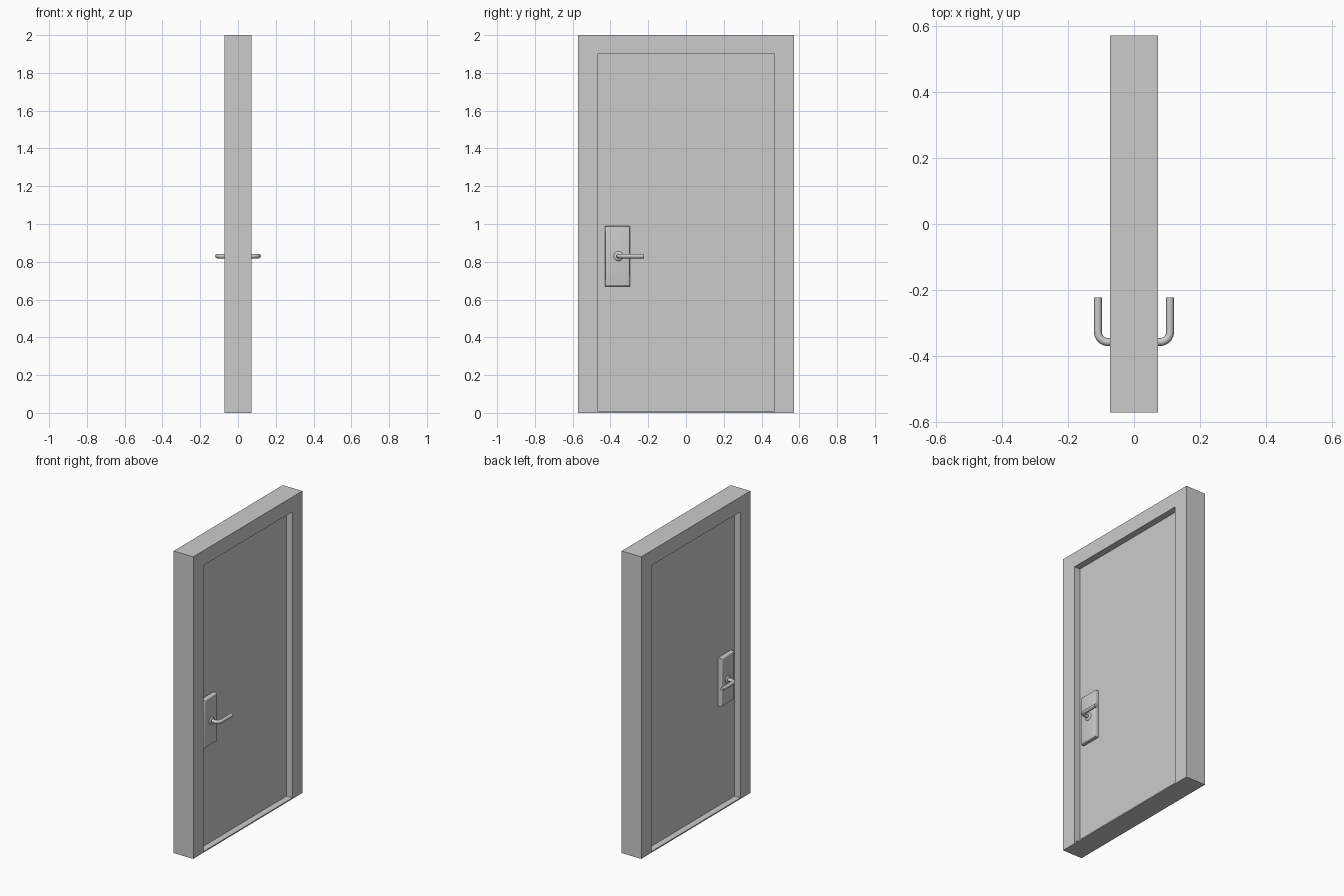
import bpy, bmesh, math

if "Cube" in bpy.data.objects:
    bpy.data.objects.remove(bpy.data.objects["Cube"])

D = 0.072            # half depth of the frame
PY, PZ = -0.3625, 0.83   # centre of the lock plate


def finish(name, bm):
    bmesh.ops.recalc_face_normals(bm, faces=bm.faces)
    me = bpy.data.meshes.new(name)
    bm.to_mesh(me)
    bm.free()
    ob = bpy.data.objects.new(name, me)
    bpy.context.collection.objects.link(ob)
    return ob


def smooth(ob, angle=35):
    bpy.ops.object.select_all(action='DESELECT')
    ob.select_set(True)
    bpy.context.view_layer.objects.active = ob
    bpy.ops.object.shade_smooth_by_angle(angle=math.radians(angle))


def box_bm(x0, x1, y0, y1, z0, z1):
    bm = bmesh.new()
    bmesh.ops.create_cube(bm, size=1)
    for v in bm.verts:
        v.co = (x1 if v.co.x > 0 else x0, y1 if v.co.y > 0 else y0, z1 if v.co.z > 0 else z0)
    return bm


# door frame: upside-down U profile pushed through the depth
bm = bmesh.new()
profile = [(-0.571, 0), (-0.571, 2), (0.571, 2), (0.571, 0),
           (0.466, 0), (0.466, 1.902), (-0.466, 1.902), (-0.466, 0)]
face = bm.faces.new([bm.verts.new((-D, y, z)) for y, z in profile])
ext = bmesh.ops.extrude_face_region(bm, geom=[face], use_keep_orig=True)
for v in ext['geom']:
    if isinstance(v, bmesh.types.BMVert):
        v.co.x = D
finish("door_frame", bm)

# sill and door leaf
finish("sill", box_bm(-D, D, -0.466, 0.466, 0, 0.008))
finish("door_leaf", box_bm(-0.029, 0.029, -0.466, 0.466, 0.008, 1.902))

for side, s in (("right", 1), ("left", -1)):
    # lock plate with rounded front edges
    bm = box_bm(0.025, 0.056, PY - 0.0665, PY + 0.0665, PZ - 0.16, PZ + 0.16)
    edges = [e for e in bm.edges if all(v.co.x > 0.05 for v in e.verts)]
    bmesh.ops.bevel(bm, geom=edges, offset=0.009, segments=3, profile=0.5, affect='EDGES')
    for v in bm.verts:
        v.co.x *= s
    smooth(finish("lock_plate_" + side, bm))

    # flared collar at the root of the handle
    bm = bmesh.new()
    rings = []
    for x, r in ((0.054, 0.026), (0.058, 0.025), (0.061, 0.020), (0.063, 0.011)):
        rings.append([bm.verts.new((s * x, PY + 0.005 + r * math.cos(a), PZ + r * math.sin(a)))
                      for a in (2 * math.pi * i / 24 for i in range(24))])
    for a, b in zip(rings, rings[1:]):
        for i in range(24):
            j = (i + 1) % 24
            bm.faces.new((a[i], a[j], b[j], b[i]))
    bm.faces.new(rings[0])
    bm.faces.new(rings[-1])
    smooth(finish("collar_" + side, bm), 50)

    # bent lever handle: tube swept along a rounded L
    y0, xa, R = -0.357, 0.109, 0.030
    path = [(0.045, y0)]
    path += [(xa - R + R * math.sin(t), y0 + R - R * math.cos(t))
             for t in (math.pi / 2 * i / 8 for i in range(9))]
    path.append((xa, -0.222))
    cu = bpy.data.curves.new("lever_path", 'CURVE')
    cu.dimensions = '3D'
    cu.bevel_depth = 0.012
    cu.bevel_resolution = 4
    cu.use_fill_caps = True
    sp = cu.splines.new('POLY')
    sp.points.add(len(path) - 1)
    for p, (x, y) in zip(sp.points, path):
        p.co = (s * x, y, PZ, 1)
    ob = bpy.data.objects.new("lever_handle_" + side, cu)
    bpy.context.collection.objects.link(ob)
    bpy.ops.object.select_all(action='DESELECT')
    ob.select_set(True)
    bpy.context.view_layer.objects.active = ob
    bpy.ops.object.convert(target='MESH')
    smooth(bpy.context.view_layer.objects.active, 40)
